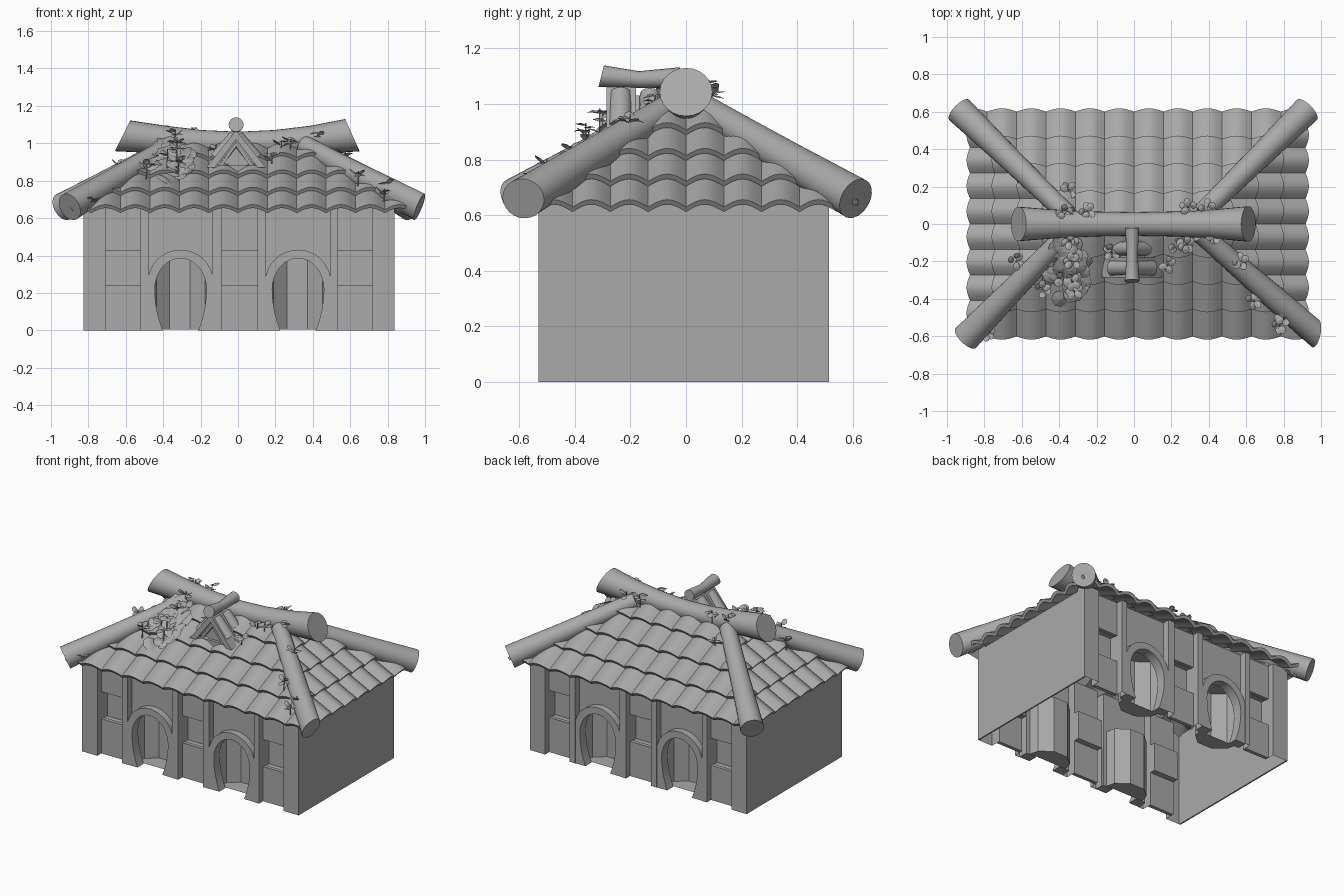
import bpy, bmesh, math, random
from mathutils import Vector, Matrix

random.seed(4)
if "Cube" in bpy.data.objects:
    bpy.data.objects.remove(bpy.data.objects["Cube"])

stone = bpy.data.materials.new("stone grey")
stone.use_nodes = True
stone.diffuse_color = (0.4, 0.4, 0.4, 1)
stone.node_tree.nodes["Principled BSDF"].inputs["Base Color"].default_value = (0.4, 0.4, 0.4, 1)


def finish(name, bm, matrix=Matrix(), smooth=False):
    mesh = bpy.data.meshes.new(name)
    bm.transform(matrix)
    bm.to_mesh(mesh)
    bm.free()
    mesh.materials.append(stone)
    ob = bpy.data.objects.new(name, mesh)
    bpy.context.collection.objects.link(ob)
    if smooth:
        bpy.ops.object.select_all(action="DESELECT")
        ob.select_set(True)
        bpy.context.view_layer.objects.active = ob
        bpy.ops.object.shade_smooth_by_angle(angle=math.radians(35))
    return ob


def thicken(bm, faces, offset):
    """Close a sheet into a solid by extruding it along an offset."""
    out = bmesh.ops.extrude_face_region(bm, geom=faces, use_keep_orig=True)
    moved = [v for v in out["geom"] if isinstance(v, bmesh.types.BMVert)]
    bmesh.ops.translate(bm, verts=moved, vec=offset)
    bmesh.ops.recalc_face_normals(bm, faces=bm.faces)


def slab(bm, outline, y0, y1):
    """Solid from an x-z outline, between two depths."""
    face = bm.faces.new([bm.verts.new((x, y0, z)) for x, z in outline])
    thicken(bm, [face], (0, y1 - y0, 0))


def box(bm, x0, x1, y0, y1, z0, z1):
    slab(bm, [(x0, z0), (x1, z0), (x1, z1), (x0, z1)], y0, y1)


def sheet(bm, plan, z0, z1):
    """Upright folded sheet over an open x-y line."""
    lo, hi = ([bm.verts.new((x, y, z)) for x, y in plan] for z in (z0, z1))
    for k in range(len(plan) - 1):
        bm.faces.new((lo[k], lo[k + 1], hi[k + 1], hi[k]))
    return lo, hi


def tube(bm, path, radii, ends=(None, None), sides=24):
    """Round beam along a path, with optional directions for the cut ends."""
    pts = [Vector(p) for p in path]
    rings = []
    for i, (p, r) in enumerate(zip(pts, radii)):
        d = pts[min(i + 1, len(pts) - 1)] - pts[max(i - 1, 0)]
        if i == 0 and ends[0]:
            d = Vector(ends[0])
        if i == len(pts) - 1 and ends[1]:
            d = Vector(ends[1])
        d.normalize()
        a = d.cross(Vector((0, 0, 1))).normalized()
        b = d.cross(a)
        angles = [math.tau * k / sides for k in range(sides)]
        rings.append([bm.verts.new(p + r * (a * math.cos(t) + b * math.sin(t))) for t in angles])
    for lo, hi in zip(rings, rings[1:]):
        for k in range(sides):
            n = (k + 1) % sides
            bm.faces.new((lo[k], lo[n], hi[n], hi[k]))
    bm.faces.new(rings[0])
    bm.faces.new(rings[-1])
    bmesh.ops.recalc_face_normals(bm, faces=bm.faces)


# Long walls: pillars, niche bays and arched alcoves
LEFT, RIGHT, TOP = -0.826, 0.837, 0.665
pillars = [(LEFT, -0.709), (-0.52, -0.478), (-0.136, -0.088),
           (0.104, 0.147), (0.495, 0.532), (0.72, RIGHT)]
niche_bays = [(-0.709, -0.52), (-0.088, 0.104), (0.532, 0.72)]
arch_bays = [(-0.478, -0.136), (0.147, 0.495)]


def keyhole(cx):
    """Arch opening that narrows gently to its foot."""
    side = [(0.138 - 0.043 * (1 - k / 6) ** 2, 0.22 * k / 6) for k in range(6)]
    arc = [(0.138 * math.cos(math.pi * k / 16), 0.22 + 0.165 * math.sin(math.pi * k / 16)) for k in range(17)]
    half = side + arc + [(-x, z) for x, z in reversed(side)]
    return [(cx + x, z) for x, z in half]


def alcove(bm, cx):
    plan = [(-0.145, -0.46), (-0.13, -0.40), (-0.06, -0.34),
            (0.05, -0.34), (0.13, -0.40), (0.145, -0.46)]
    lo, hi = sheet(bm, [(cx + x, y) for x, y in plan], 0.004, 0.4)
    bm.faces.new(lo)
    bm.faces.new(hi)


turn = Matrix.Translation((0.012, -0.015, 0)) @ Matrix.Rotation(math.pi, 4, "Z")
for side, place in (("front", Matrix()), ("back", turn)):
    bm = bmesh.new()
    for x0, x1 in pillars:
        sheet(bm, [(x0, -0.46), (x0, -0.53), (x1, -0.53), (x1, -0.46)], 0, TOP)
    finish(side + "_pillars", bm, place)

    bm = bmesh.new()
    for x0, x1 in niche_bays:
        box(bm, x0, x1, -0.485, -0.46, 0, 0.24)
        box(bm, x0, x1, -0.485, -0.46, 0.428, TOP)
        lo, hi = sheet(bm, [(x0, -0.48), (x0, -0.42), (x1, -0.42), (x1, -0.48)], 0.235, 0.433)
        bm.faces.new(lo)
        bm.faces.new(hi)
    finish(side + "_niche_panels", bm, place)

    bm, rings = bmesh.new(), bmesh.new()
    for x0, x1 in arch_bays:
        cx = (x0 + x1) / 2
        hole = keyhole(cx)
        slab(bm, [(x1, 0)] + hole + [(x0, 0), (x0, TOP), (x1, TOP)], -0.48, -0.46)
        alcove(bm, cx)
        outer = [(cx + 0.176 * math.cos(math.pi * k / 16), 0.255 + 0.176 * math.sin(math.pi * k / 16))
                 for k in range(17)]
        slab(rings, hole + [(cx - 0.176, 0)] + outer[::-1] + [(cx + 0.176, 0)], -0.527, -0.475)
    finish(side + "_arch_walls", bm, place)
    finish(side + "_arch_surrounds", rings, place, True)

# Plain end walls
bm = bmesh.new()
for x0, x1 in ((LEFT, LEFT + 0.01), (RIGHT - 0.01, RIGHT)):
    box(bm, x0, x1, -0.53, 0.515, 0, 0.645)
finish("end_walls", bm)

# Hipped roof of overlapping barrel tiles
SEGS, ROWS = 8, 4


def roof_slope(name, half, eave, ridge_half, top, z0, pitch, tile, count, shift, angle):
    bm = bmesh.new()
    normal = Vector((0, -pitch, 1)).normalized()
    step = (eave - top) / ROWS
    for r in range(ROWS):
        grid = []
        for v in range(4):
            f = v / 3
            dist = max(eave - (r + f * 1.2) * step, top)
            line = []
            for u in range(count * SEGS + 1):
                x = shift + tile * (u / SEGS - count / 2)
                lift = 0.032 * abs(math.sin(math.pi * u / SEGS)) + 0.03 * (1 - f)
                base = Vector((x, -dist, z0 + (eave - dist) * pitch))
                line.append(bm.verts.new(base + normal * lift))
            grid.append(line)
        for a, b in zip(grid, grid[1:]):
            for u in range(count * SEGS):
                bm.faces.new((a[u], a[u + 1], b[u + 1], b[u]))
    # trim along both hips
    for s in (-1, 1):
        corner, peak = Vector((s * half, -eave, 0)), Vector((s * ridge_half, -top, 0))
        along = peak - corner
        cut = Vector((along.y * s, -along.x * s, 0))
        bmesh.ops.bisect_plane(bm, geom=bm.verts[:] + bm.edges[:] + bm.faces[:],
                               plane_co=corner, plane_no=cut, clear_outer=True)
    thicken(bm, bm.faces[:], normal * -0.022)
    place = Matrix.Translation((0.02, 0, 0)) @ Matrix.Rotation(math.radians(angle), 4, "Z")
    finish(name, bm, place, True)


for name, angle, shift in (("front", 0, -0.02), ("back", 180, 0.02)):
    roof_slope(name + "_roof_tiles", 0.87, 0.585, 0.345, 0.0, 0.62, 0.635, 0.157, 12, shift, angle)
for name, angle in (("left", 90), ("right", 270)):
    roof_slope(name + "_roof_tiles", 0.58, 0.88, 0.0, 0.345, 0.605, 0.69, 0.136, 10, 0, angle)

# Ridge log and hip logs
bm = bmesh.new()
tube(bm, [(-0.617, 0, 1.04), (-0.4, 0, 1.02), (-0.2, 0, 1.005), (0, 0, 1.0),
          (0.2, 0, 1.005), (0.4, 0, 1.02), (0.612, 0, 1.043)],
     [0.092, 0.075, 0.066, 0.062, 0.066, 0.075, 0.095], ((1, 0, -0.5), (1, 0, 0.45)))
finish("ridge_log", bm, smooth=True)

for name, foot, cut in (("front_right", (-0.9, -0.61, 0.66), None),
                        ("front_left", (0.97, -0.585, 0.66), (1, -0.2, -0.4)),
                        ("back_right", (-0.935, 0.61, 0.66), None),
                        ("back_left", (0.925, 0.61, 0.66), None)):
    end = Vector(foot)
    start = Vector((math.copysign(0.355, end.x), math.copysign(0.05, end.y), 0.99))
    bm = bmesh.new()
    tube(bm, [start.lerp(end, t) for t in (0, 0.3, 0.6, 1)], [0.052, 0.057, 0.064, 0.076], (None, cut))
    finish(name + "_hip_log", bm, smooth=True)

# Small gable on the front slope
CX = -0.01


def chevron(bm, w, z0, z1, t, y0, y1):
    slab(bm, [(CX - w, z0), (CX, z1), (CX + w, z0), (CX + w - t, z0), (CX, z1 - t * 1.1), (CX - w + t, z0)], y0, y1)


bm = bmesh.new()
chevron(bm, 0.16, 0.87, 1.07, 0.045, -0.285, -0.18)
chevron(bm, 0.105, 0.87, 1.01, 0.025, -0.27, -0.2)
box(bm, CX - 0.12, CX + 0.12, -0.27, -0.1, 0.83, 0.885)
slab(bm, [(CX - 0.13, 0.87), (CX + 0.13, 0.87), (CX, 1.03)], -0.25, -0.1)
finish("gable_frame", bm)
bm = bmesh.new()
for y, reach, r in ((-0.235, 0.1, 0.045), (-0.13, 0.08, 0.04)):
    for s in (-1, 1):
        tube(bm, [(CX, y, 1.035), (CX + s * reach, y, 1.035 - reach * 1.2)], [r * 0.9, r], sides=12)
finish("gable_tiles", bm, smooth=True)
bm = bmesh.new()
tube(bm, [(CX, -0.305, 1.1), (CX, -0.17, 1.088), (CX, -0.02, 1.095)],
     [0.04, 0.03, 0.037], ((0, 1, -0.25), None), 16)
finish("gable_log", bm, smooth=True)


# Creeper: a mound of round leaves and scattered sprigs
def roof_z(x, y):
    return min(0.65 + (0.6 - abs(y)) * 0.635, 0.64 + (0.9 - abs(x - 0.02)) * 0.69)


def leaf(bm, pos, size, tilt, heading):
    m = (Matrix.Translation(pos) @ Matrix.Rotation(heading, 4, "Z")
         @ Matrix.Rotation(tilt, 4, "Y") @ Matrix.Diagonal((1, 0.8, 1, 1)))
    bmesh.ops.create_cone(bm, cap_ends=False, segments=8, radius1=size, radius2=0,
                          depth=size * 0.25, matrix=m)


bm = bmesh.new()
for _ in range(55):
    t, r = random.uniform(0, math.tau), math.sqrt(random.random())
    x, y = -0.36 + 0.11 * r * math.cos(t), -0.25 + 0.17 * r * math.sin(t)
    leaf(bm, (x, y, roof_z(x, y) + 0.035 + 0.06 * (1 - r)), random.uniform(0.04, 0.055),
         random.uniform(0.2, 0.7), random.uniform(-2.6, -0.6))
finish("leaf_mound", bm)

sprigs = [(-0.37, 0.06, 0.1), (-0.25, 0.07, 0.1), (-0.35, 0.18, 0.05), (0.29, 0.09, 0.09), (0.39, 0.09, 0.08),
          (-0.63, -0.2, 0.09), (-0.7, -0.39, 0.06), (-0.49, -0.35, 0.1), (-0.32, -0.36, 0.13),
          (-0.33, -0.31, 0.15), (-0.33, -0.2, 0.13), (-0.38, -0.3, 0.13), (-0.34, -0.09, 0.1),
          (-0.12, -0.15, 0.06), (0.18, -0.22, 0.06), (0.28, -0.11, 0.07), (0.23, -0.12, 0.06),
          (0.43, -0.06, 0.08), (0.57, -0.2, 0.08), (0.64, -0.41, 0.08),
          (0.78, -0.54, 0.07), (0.8, -0.5, 0.09), (-0.79, -0.58, 0.05)]
bm = bmesh.new()
for x, y, h in sprigs:
    z = roof_z(x, y)
    tube(bm, [(x, y, z), (x + 0.004, y, z + h)], [0.004, 0.003], sides=5)
    for k in range(5):
        a = k * math.tau / 5 + random.random()
        leaf(bm, (x + 0.027 * math.cos(a), y + 0.027 * math.sin(a), z + h - random.uniform(0, 0.03)),
             0.024, random.uniform(-0.9, 0.3), a)
finish("sprigs", bm)
